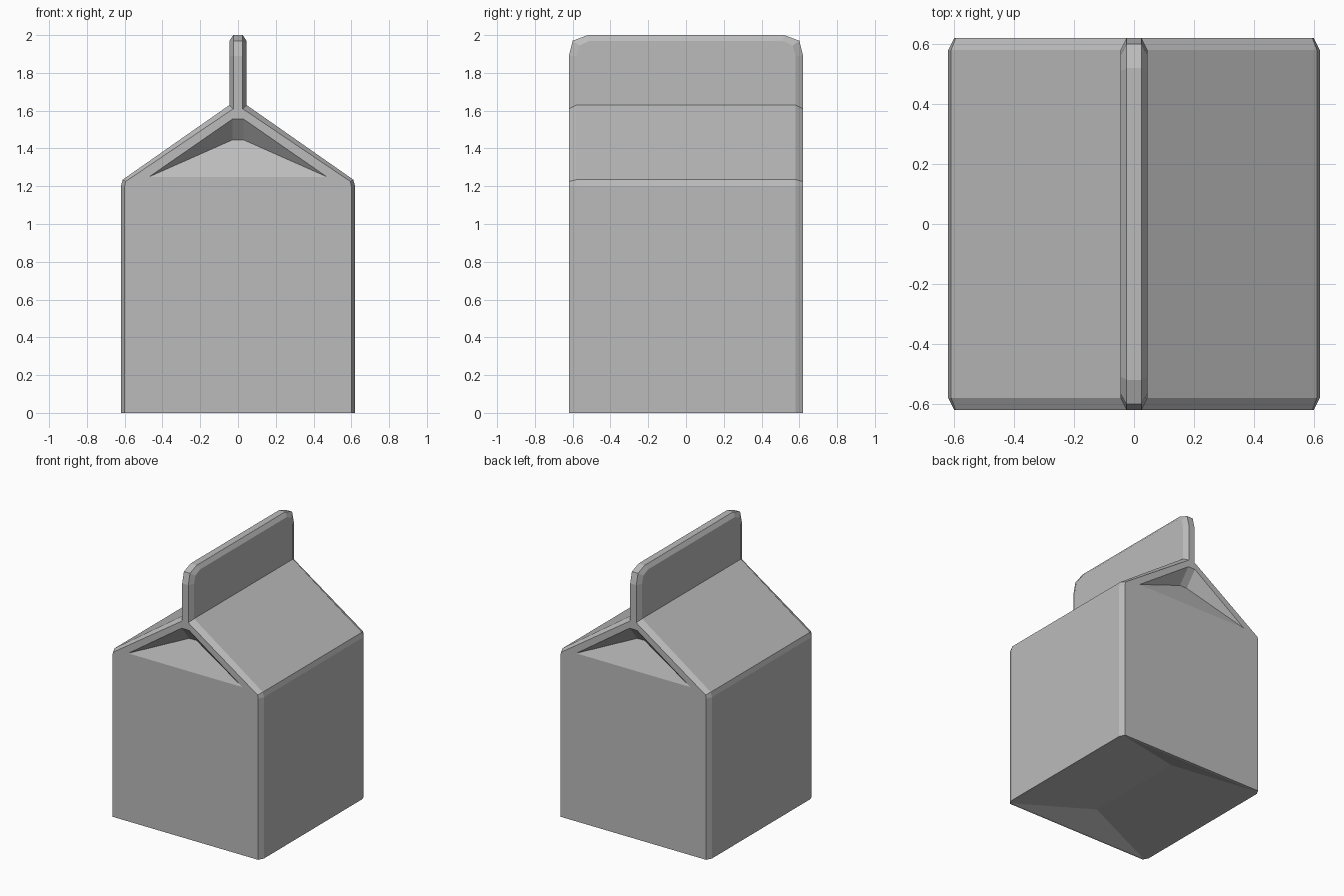
import bpy, bmesh
from mathutils import Vector

if "Cube" in bpy.data.objects:
    bpy.data.objects.remove(bpy.data.objects["Cube"])

HALF = 0.62       # half width and depth
SIDE_Y = -0.58    # where the side panels meet the corner bevel
FRONT_Y = -HALF
WALL, FIN = 1.2, 1.63            # top of wall, foot of fin
FIN_END, FIN_SIDE = 1.89, 1.97   # where the fin's corner cuts begin
TOP = 2.0

bm = bmesh.new()


def face(*points):
    bm.faces.new([bm.verts.new(p) for p in points])


def strip(a, b):
    """Quads between two rows of points."""
    for i in range(len(a) - 1):
        face(a[i], a[i + 1], b[i + 1], b[i])


def at_y(profile, y):
    return [Vector((x, y, z)) for x, z in profile]


def centre(p):
    return Vector((0, p.y, p.z))


# One quarter: wall, shoulder and roof panels
panel = [(HALF, 0), (HALF, WALL), (0.61, 1.235), (0.045, FIN)]
rim = [(0.60, 0), (0.60, WALL), (0.595, 1.225), (0.025, 1.61)]
middle, side, front = at_y(panel, 0), at_y(panel, SIDE_Y), at_y(rim, FRONT_Y)
strip(middle, side)

# Sealed fin with cut corners
fin_side = [Vector((0.045, y, z)) for y, z in
            ((SIDE_Y, FIN_END), (-0.565, 1.945), (-0.51, FIN_SIDE))]
fin_edge = [Vector((0.025, y, z)) for y, z in
            ((FRONT_Y, FIN_END), (-0.60, FIN_SIDE), (-0.52, TOP))]
fin_mid = Vector((0.045, 0, FIN_SIDE))
crest = Vector((0.025, 0, TOP))
face(middle[-1], fin_mid, *reversed(fin_side), side[-1])
face(fin_mid, crest, fin_edge[-1], fin_side[-1])
fin_row = [front[-1]] + fin_edge + [crest]
strip(fin_row, [centre(p) for p in fin_row])

# Bevel running along the whole front edge
strip(side + fin_side, front + fin_edge)

# Front panel around the folded gable recess
corner = Vector((0.47, FRONT_Y, 1.25))
lip = Vector((0.03, FRONT_Y, 1.555))
inner = Vector((0.03, FRONT_Y + 0.09, 1.445))
face(centre(front[0]), front[0], front[1], front[2], corner, centre(corner))
face(front[2], front[3], centre(front[3]), centre(lip), lip, corner)
face(centre(corner), corner, inner, centre(inner))
face(corner, lip, inner)
face(lip, centre(lip), centre(inner), inner)

# Base: flat rim with a shallow folded hollow
fold = Vector((0.59, -0.605, 0))
fold_mid = Vector((fold.x, 0, 0))
apex = Vector((0, -0.40, 0.08))
face(centre(front[0]), front[0], fold, centre(fold))
face(front[0], side[0], fold)
face(side[0], middle[0], fold_mid, fold)
face(centre(fold), fold, apex)
face(fold, fold_mid, Vector((0, 0, apex.z)), apex)

# Mirror the quarter into a closed carton
for axis in "XY":
    bmesh.ops.mirror(bm, geom=bm.verts[:] + bm.edges[:] + bm.faces[:],
                     axis=axis, merge_dist=0.0001)
bmesh.ops.remove_doubles(bm, verts=bm.verts[:], dist=0.0001)
bmesh.ops.recalc_face_normals(bm, faces=bm.faces[:])

mesh = bpy.data.meshes.new("carton")
bm.to_mesh(mesh)
bm.free()
carton = bpy.data.objects.new("carton", mesh)
bpy.context.collection.objects.link(carton)

# Plain grey board
grey = bpy.data.materials.new("light_grey")
grey.use_nodes = True
colour = (0.5, 0.5, 0.5, 1)
grey.diffuse_color = colour
grey.node_tree.nodes["Principled BSDF"].inputs["Base Color"].default_value = colour
mesh.materials.append(grey)
